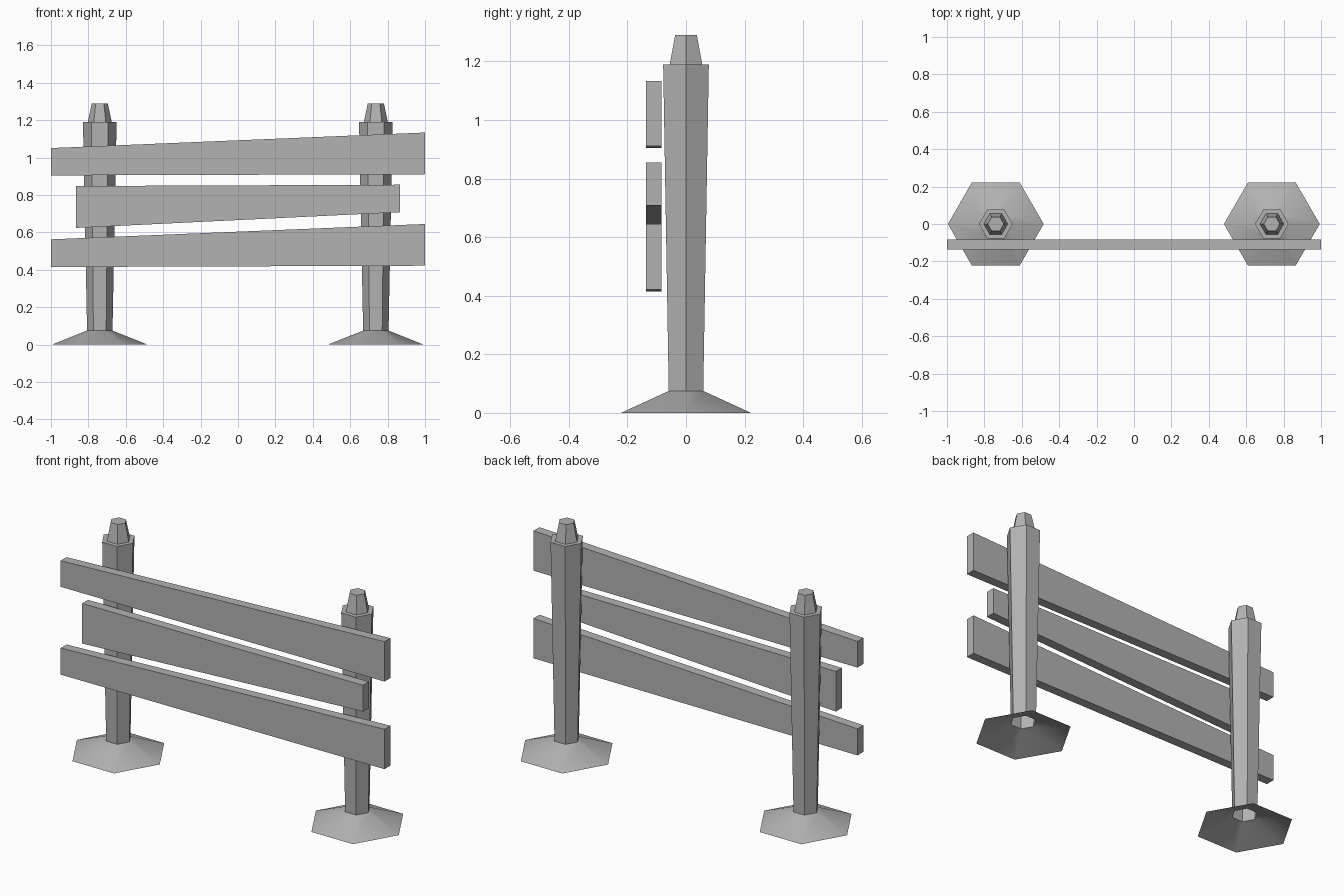
import bpy, bmesh
from math import cos, sin, pi

if "Cube" in bpy.data.objects:
    bpy.data.objects.remove(bpy.data.objects["Cube"])

# Darker grey shared by all parts
grey = bpy.data.materials.new("dark_grey")
grey.diffuse_color = (0.45, 0.45, 0.45, 1)
grey.use_nodes = True
grey.node_tree.nodes["Principled BSDF"].inputs["Base Color"].default_value = grey.diffuse_color


def finish(name, bm):
    bmesh.ops.recalc_face_normals(bm, faces=bm.faces)
    mesh = bpy.data.meshes.new(name)
    bm.to_mesh(mesh)
    bm.free()
    mesh.materials.append(grey)
    obj = bpy.data.objects.new(name, mesh)
    bpy.context.collection.objects.link(obj)
    return obj


def post(name, x, profile, sides=6):
    """Hexagonal shell turned from (radius, z) pairs, open below, closed on top."""
    bm = bmesh.new()
    rings = [[bm.verts.new((x + r * cos(2 * pi * i / sides), r * sin(2 * pi * i / sides), z))
              for i in range(sides)] for r, z in profile]
    for a, b in zip(rings, rings[1:]):
        for i in range(sides):
            j = (i + 1) % sides
            bm.faces.new((a[i], a[j], b[j], b[i]))
    bm.faces.new(rings[-1])
    obj = finish(name, bm)
    # Soft earth mound, crisp post edges
    bpy.ops.object.select_all(action='DESELECT')
    bpy.context.view_layer.objects.active = obj
    obj.select_set(True)
    bpy.ops.object.shade_smooth_by_angle(angle=pi / 6)


def plank(name, half, left, right, y0=-0.136, y1=-0.084):
    """Tapered board; left and right are (bottom z, top z) at each end."""
    bm = bmesh.new()
    outline = [(-half, left[0]), (half, right[0]), (half, right[1]), (-half, left[1])]
    face = bm.faces.new([bm.verts.new((x, y0, z)) for x, z in outline])
    ext = bmesh.ops.extrude_face_region(bm, geom=[face], use_keep_orig=True)
    moved = [g for g in ext['geom'] if isinstance(g, bmesh.types.BMVert)]
    bmesh.ops.translate(bm, verts=moved, vec=(0, y1 - y0, 0))
    finish(name, bm)


# Posts: flared foot, widening shaft, stepped cap
profile = [(0.256, 0), (0.068, 0.075), (0.09, 1.19), (0.064, 1.19), (0.043, 1.29)]
post("left_post", -0.739, profile)
post("right_post", 0.737, profile)

# Crooked rails on the front
plank("top_rail", 1.0, (0.905, 1.051), (0.911, 1.134))
plank("middle_rail", 0.867, (0.624, 0.848), (0.708, 0.855))
plank("bottom_rail", 1.0, (0.415, 0.563), (0.422, 0.645))
